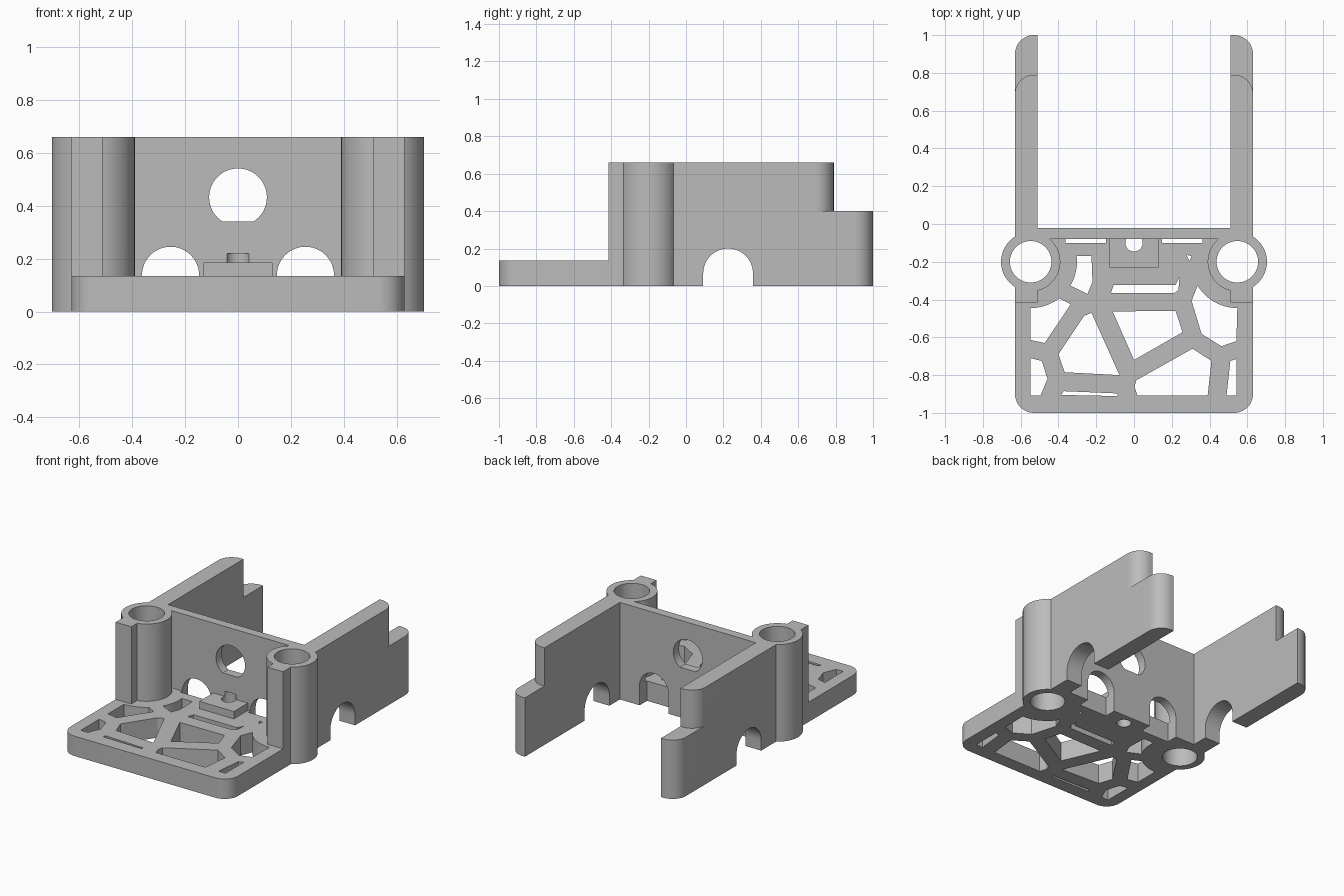
import bpy, bmesh, math

if "Cube" in bpy.data.objects:
    bpy.data.objects.remove(bpy.data.objects["Cube"])

gray = bpy.data.materials.new("light_gray")
gray.diffuse_color = (0.5, 0.5, 0.5, 1)
gray.use_nodes = True
gray.node_tree.nodes["Principled BSDF"].inputs["Base Color"].default_value = gray.diffuse_color

POST_X, POST_Y = 0.547, -0.2
TOP, LEDGE, PLATE = 0.66, 0.40, 0.135


def arc(cx, cy, r, a0, a1, n=12):
    """Points along an arc, angles in degrees."""
    angles = [math.radians(a0 + (a1 - a0) * i / n) for i in range(n + 1)]
    return [(cx + r * math.cos(a), cy + r * math.sin(a)) for a in angles]


def prism(name, pts, lo, hi, axis="z"):
    """Extrude a closed outline from lo to hi along an axis."""
    place = {"z": lambda a, b, h: (a, b, h),
             "y": lambda a, b, h: (a, h, b),
             "x": lambda a, b, h: (h, a, b)}[axis]
    bm = bmesh.new()
    face = bm.faces.new([bm.verts.new(place(a, b, lo)) for a, b in pts])
    ext = bmesh.ops.extrude_face_region(bm, geom=[face])["geom"]
    move = place(0, 0, hi - lo)
    bmesh.ops.translate(bm, vec=move, verts=[v for v in ext if isinstance(v, bmesh.types.BMVert)])
    bmesh.ops.recalc_face_normals(bm, faces=bm.faces)
    mesh = bpy.data.meshes.new(name)
    bm.to_mesh(mesh)
    bm.free()
    mesh.materials.append(gray)
    obj = bpy.data.objects.new(name, mesh)
    bpy.context.collection.objects.link(obj)
    return obj


def rect(x0, x1, y0, y1):
    return [(x0, y0), (x1, y0), (x1, y1), (x0, y1)]


def circle(cx, cy, r, n=64):
    return arc(cx, cy, r, 0, 360, n)[:-1]


def combine(body, other, operation):
    """Apply a boolean and remove the helper."""
    mod = body.modifiers.new("bool", "BOOLEAN")
    mod.operation, mod.object, mod.solver = operation, other, "EXACT"
    bpy.context.view_layer.update()
    graph = bpy.context.evaluated_depsgraph_get()
    mesh = bpy.data.meshes.new_from_object(body.evaluated_get(graph))
    body.modifiers.clear()
    body.data = mesh
    bpy.data.objects.remove(other)


def add(name, *args):
    combine(frame, prism(name, *args), "UNION")


def cut(name, *args):
    combine(frame, prism(name, *args), "DIFFERENCE")


# Base plate with rounded front corners
r = 0.1
frame = prism("bracket_frame", arc(-0.63 + r, -1 + r, r, 180, 270)
              + arc(0.63 - r, -1 + r, r, 270, 360) + [(0.63, -0.05), (-0.63, -0.05)], 0, PLATE)

# Web openings in the plate
L, R = -POST_X, POST_X
openings = [
    [(-0.225, -0.47), (-0.077, -0.80), (-0.367, -0.785), (-0.40, -0.69), (-0.265, -0.487)],
    [(-0.113, -0.463), (0.22, -0.46), (0.257, -0.573), (0, -0.72)],
    [(0.31, -0.66), (0.41, -0.725), (0.39, -0.908), (0.018, -0.908), (0.003, -0.862), (0.012, -0.827)],
    arc(L, POST_Y, 0.245, 270, 308) + [(-0.335, -0.425), (-0.473, -0.63), (L, -0.614)],
    [(L, -0.71), (-0.488, -0.725), (-0.458, -0.82), (-0.495, -0.908), (L, -0.908)],
    [(-0.373, -0.885), (-0.087, -0.897), (-0.087, -0.911), (-0.385, -0.905)],
    [(0.51, -0.725), (0.542, -0.714), (0.542, -0.908), (0.49, -0.908)],
    arc(R, POST_Y, 0.245, 270, 211) + [(0.305, -0.407), (0.358, -0.582), (0.463, -0.647), (0.542, -0.62)],
    [(-0.108, -0.323), (0.22, -0.323), (0.241, -0.28), (0.235, -0.35), (0.214, -0.365), (-0.122, -0.365)],
    [(0.278, -0.164), (0.305, -0.169), (0.294, -0.197)],
    [(-0.225, -0.17), (-0.22, -0.307), (-0.246, -0.37)] + arc(L, POST_Y, 0.245, -31, 7),
]
for pts in openings:
    cut("web_opening", pts, -0.1, 0.3)

# Cross wall and the raised pad in front of it
add("cross_wall", rect(-0.57, 0.57, -0.08, -0.02), 0, TOP)
add("raised_pad", rect(-0.13, 0.13, -0.23, -0.06), 0.05, 0.185)

for s in (-1, 1):
    # Side arms: tall part and lower rear ledge, rounded on the outer rear corner
    for end, height in ((0.79, TOP), (1.0, LEDGE)):
        outline = [(0.512, -0.415), (0.63, -0.415)] + arc(0.53, end - 0.1, 0.1, 0, 90) + [(0.512, end)]
        add("side_arm", [(s * x, y) for x, y in outline], 0, height)
    # Post tubes
    add("post", circle(s * POST_X, POST_Y, 0.157), 0, TOP)

for s in (-1, 1):
    cut("post_bore", circle(s * POST_X, POST_Y, 0.11), -0.1, 0.8)
    # Arched openings in the cross wall
    c = s * 0.255
    cut("wall_arch", arc(c, 0.137, 0.108, 0, 180, 32) + [(c - 0.108, -0.1), (c + 0.108, -0.1)], -0.1, 0.1, "y")

# Arched openings through both side arms
cut("arm_arch", arc(0.225, 0.067, 0.133, 0, 180, 32) + [(0.092, -0.1), (0.358, -0.1)], -1, 1, "x")

# D-shaped hole in the cross wall, small vertical hole in the pad
cut("shaft_hole", arc(0, 0.432, 0.109, -57.5, 237.5, 48), -0.2, 0.1, "y")
cut("pin_hole", circle(0, -0.1, 0.046, 32), -0.1, 0.22)

bpy.context.view_layer.objects.active = frame
frame.select_set(True)
bpy.ops.object.shade_smooth_by_angle(angle=math.radians(30))
